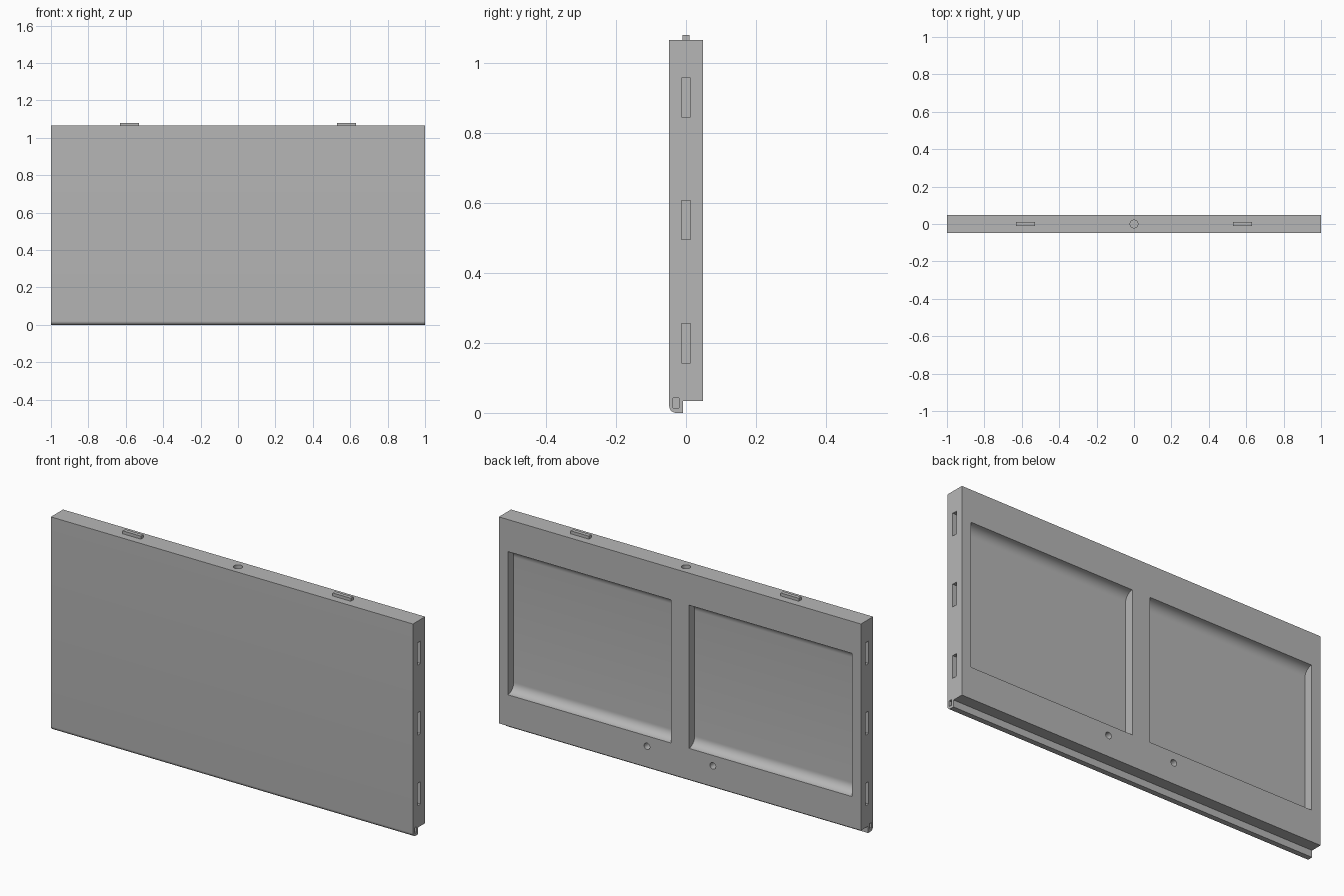
import bpy, bmesh, math
from mathutils import Matrix, Vector

if "Cube" in bpy.data.objects:
    bpy.data.objects.remove(bpy.data.objects["Cube"])

grey = bpy.data.materials.new("light_grey")
grey.diffuse_color = (0.47, 0.47, 0.47, 1)
grey.use_nodes = True
grey.node_tree.nodes["Principled BSDF"].inputs["Base Color"].default_value = grey.diffuse_color


def arc(cy, cz, r, a0, a1, n=10):
    """Points on an arc in the y-z plane, angles in degrees."""
    return [(cy + r * math.cos(math.radians(a0 + (a1 - a0) * i / n)),
             cz + r * math.sin(math.radians(a0 + (a1 - a0) * i / n))) for i in range(n + 1)]


def extrude_x(bm, profile, x0, x1):
    """Closed solid from a y-z profile swept along x."""
    face = bm.faces.new([bm.verts.new((x0, y, z)) for y, z in profile])
    out = bmesh.ops.extrude_face_region(bm, geom=[face])
    verts = [g for g in out["geom"] if isinstance(g, bmesh.types.BMVert)]
    bmesh.ops.translate(bm, verts=verts, vec=(x1 - x0, 0, 0))


def box(bm, x0, x1, y0, y1, z0, z1):
    extrude_x(bm, [(y0, z0), (y1, z0), (y1, z1), (y0, z1)], x0, x1)


def cylinder(bm, loc, r, depth, rot=None):
    m = Matrix.Translation(Vector(loc)) @ (rot or Matrix())
    bmesh.ops.create_cone(bm, cap_ends=True, segments=32, radius1=r, radius2=r,
                          depth=depth, matrix=m)


def make(name, bm):
    bmesh.ops.recalc_face_normals(bm, faces=bm.faces)
    mesh = bpy.data.meshes.new(name)
    bm.to_mesh(mesh)
    bm.free()
    mesh.materials.append(grey)
    ob = bpy.data.objects.new(name, mesh)
    bpy.context.collection.objects.link(ob)
    return ob


Y = 0.048        # half thickness
TOP = 1.065      # top of panel
STEP = 0.034     # underside above the front lip

# Panel with the rounded front lip
bm = bmesh.new()
extrude_x(bm, [(-Y, TOP)] + arc(-Y + 0.02, 0.02, 0.02, 180, 270)
          + [(-0.008, 0), (-0.008, STEP), (Y, STEP), (Y, TOP)], -1, 1)
panel = make("panel", bm)

# Cutter: back pockets, end slots and round holes
bm = bmesh.new()
R = 0.045                 # pocket depth and fillet radius
floor, z0, z1 = Y - R, 0.19, 0.905
pocket = ([(Y + 0.05, z1), (Y + 0.05, z0)]
          + arc(Y, z0 + R, R, 270, 180) + arc(Y, z1 - R, R, 180, 90))
for s in (-1, 1):
    extrude_x(bm, pocket, s * 0.05, s * 0.95)
    for z in (0.199, 0.551, 0.901):
        box(bm, s * 0.98, s * 1.05, -0.013, 0.013, z - 0.056, z + 0.056)
    box(bm, s * 0.98, s * 1.05, -0.037, -0.02, 0.014, 0.042)
    cylinder(bm, (s * 0.182, Y, 0.138), 0.016, 0.08, Matrix.Rotation(math.pi / 2, 4, 'X'))
cylinder(bm, (0, 0, TOP), 0.021, 0.08)
cutter = make("cutter", bm)
cutter.hide_render = True

cut = panel.modifiers.new("cut", 'BOOLEAN')
cut.operation = 'DIFFERENCE'
cut.solver = 'EXACT'
cut.object = cutter
bpy.ops.object.select_all(action='DESELECT')
bpy.context.view_layer.objects.active = panel
panel.select_set(True)
bpy.ops.object.modifier_apply(modifier="cut")
bpy.data.objects.remove(cutter, do_unlink=True)
bpy.ops.object.shade_smooth_by_angle(angle=math.radians(30))

# Locating tabs on the top edge
for s, side in ((-1, "left"), (1, "right")):
    bm = bmesh.new()
    box(bm, s * 0.53, s * 0.63, -0.01, 0.01, TOP - 0.005, 1.08)
    make(side + "_top_tab", bm)
